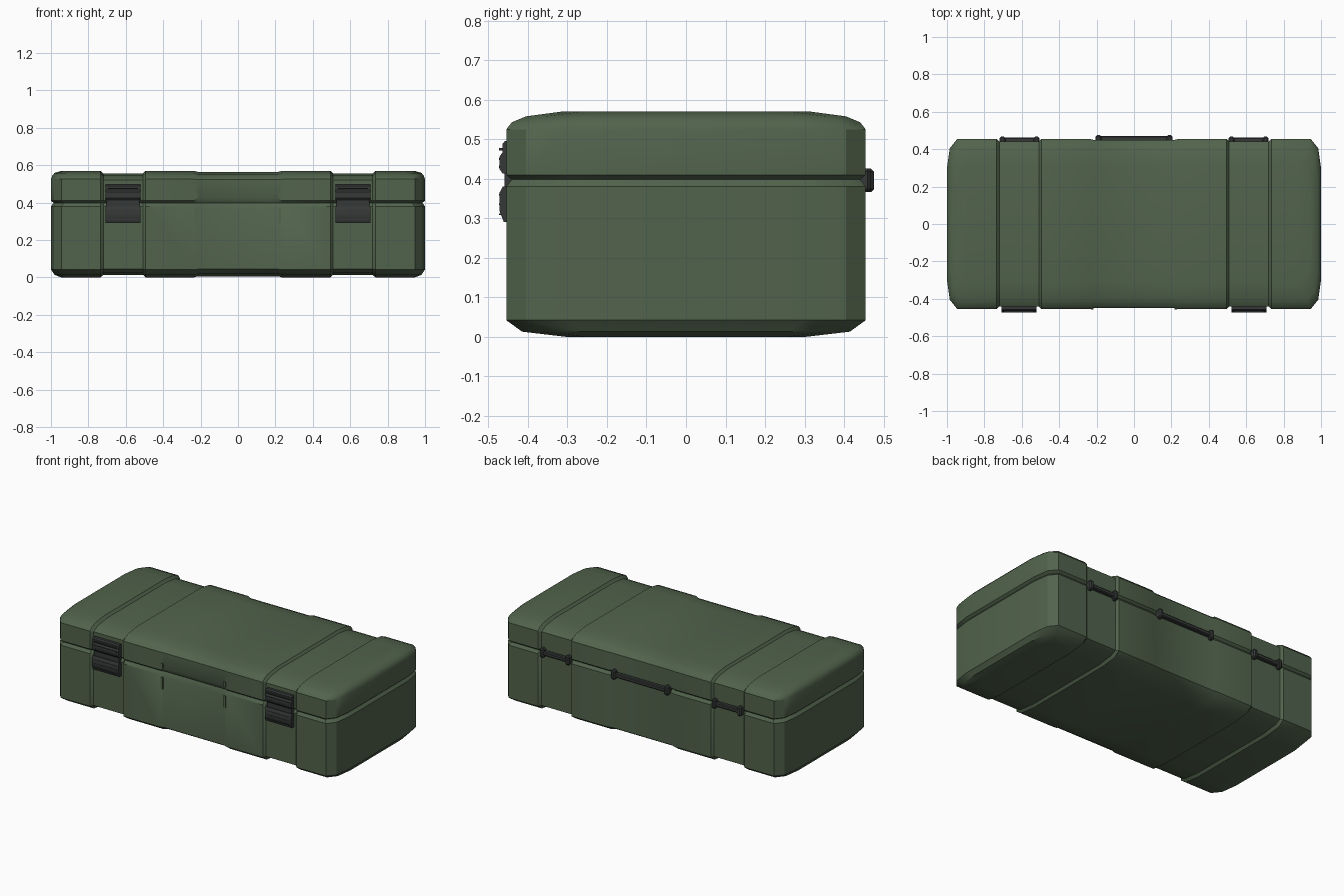
import bpy, bmesh, math

if "Cube" in bpy.data.objects:
    bpy.data.objects.remove(bpy.data.objects["Cube"])


def material(name, rgb):
    m = bpy.data.materials.new(name)
    m.diffuse_color = (*rgb, 1)
    m.use_nodes = True
    m.node_tree.nodes["Principled BSDF"].inputs["Base Color"].default_value = m.diffuse_color
    return m


GREEN = material("olive green", (0.083, 0.125, 0.072))
DARK = material("charcoal", (0.036, 0.040, 0.039))

# Half plan outline: x, half depth, recess of the moulded bands
HALF = [(1.0, 0.30, 0), (0.985, 0.405, 0), (0.945, 0.455, 0), (0.735, 0.455, 0),
        (0.72, 0.455, 0.014), (0.508, 0.455, 0.014), (0.495, 0.455, 0),
        (0.235, 0.455, 0), (0.215, 0.455, 0.006)]
COLS = [(-x, y, d) for x, y, d in HALF] + HALF[::-1]


def finish(name, bm, mat, angle=30):
    bmesh.ops.recalc_face_normals(bm, faces=bm.faces)
    me = bpy.data.meshes.new(name)
    bm.to_mesh(me)
    bm.free()
    me.materials.append(mat)
    ob = bpy.data.objects.new(name, me)
    bpy.context.collection.objects.link(ob)
    bpy.context.view_layer.objects.active = ob
    ob.select_set(True)
    bpy.ops.object.shade_smooth_by_angle(angle=math.radians(angle))
    ob.select_set(False)
    return ob


def shell(name, levels, seam, sign):
    """Stack plan rings. Level: z, x inset, y inset, share of band recess taken in z."""
    bm = bmesh.new()
    rings = []
    for z, ix, iy, share in levels:
        sides = []
        for s in (-1, 1):
            row = []
            for x, y, d in COLS:
                px = math.copysign(abs(x) - (ix if abs(x) > 0.9 else 0), x)
                pz = z - sign * d * share
                # carrying recess along the front seam
                if s < 0 and abs(x) < 0.23 and z == seam:
                    pz += sign * 0.014
                row.append(bm.verts.new((px, s * (y - iy - d), pz)))
            sides.append(row)
        rings.append(sides)
    loops = [f + b[::-1] for f, b in rings]
    n = len(loops[0])
    for a, b in zip(loops, loops[1:]):
        for i in range(n):
            j = (i + 1) % n
            bm.faces.new((a[i], a[j], b[j], b[i]))
    for f, b in (rings[0], rings[-1]):
        for i in range(len(f) - 1):
            bm.faces.new((f[i], f[i + 1], b[i + 1], b[i]))
    return finish(name, bm, GREEN)


# Case shells, each chamfered toward the seam
shell("lid", [(0.398, 0.014, 0.014, 0), (0.41, 0, 0, 0), (0.525, 0, 0, 0.3),
              (0.543, 0.006, 0.014, 1), (0.558, 0.018, 0.05, 1), (0.57, 0.055, 0.14, 1)], 0.41, 1)
shell("base", [(0.398, 0.014, 0.014, 0), (0.38, 0, 0, 0), (0.042, 0, 0, 0.3),
               (0.013, 0.02, 0.04, 1), (0.0, 0.055, 0.15, 1)], 0.38, -1)


def extrude(name, profile, x0, x1, mat, bevel=0.0):
    """Extrude a y-z profile along x."""
    bm = bmesh.new()
    a, b = [[bm.verts.new((x, y, z)) for y, z in profile] for x in (x0, x1)]
    bm.faces.new(a)
    bm.faces.new(b)
    for i in range(len(a)):
        j = (i + 1) % len(a)
        bm.faces.new((a[i], a[j], b[j], b[i]))
    if bevel:
        bmesh.ops.bevel(bm, geom=bm.edges[:], offset=bevel, segments=1, affect='EDGES')
    return finish(name, bm, mat)


def box(name, x0, x1, y0, y1, z0, z1, mat, bevel=0.0):
    return extrude(name, [(y0, z0), (y1, z0), (y1, z1), (y0, z1)], x0, x1, mat, bevel)


# Latches on the front bands
UPPER = [(-0.43, 0.413), (-0.464, 0.413), (-0.472, 0.424), (-0.472, 0.456),
         (-0.465, 0.466), (-0.465, 0.488), (-0.458, 0.496), (-0.43, 0.496)]
LOWER = [(-0.43, 0.29), (-0.461, 0.29), (-0.472, 0.318), (-0.472, 0.365),
         (-0.464, 0.38), (-0.43, 0.38)]
for c in (-0.615, 0.615):
    box("latch_plate", c - 0.088, c + 0.088, -0.459, -0.43, 0.375, 0.42, DARK)
    extrude("latch_upper", UPPER, c - 0.094, c + 0.094, DARK)
    extrude("latch_lower", LOWER, c - 0.094, c + 0.094, DARK)
    for z in (0.43, 0.45, 0.475):
        box("latch_rib", c - 0.08, c + 0.08, -0.474, -0.46, z - 0.003, z + 0.003, DARK)
    for z in (0.31, 0.335, 0.36):
        box("latch_rib", c - 0.08, c + 0.08, -0.474, -0.46, z - 0.002, z + 0.002, DARK)

# Hinges along the back: thin pin between two knuckles
for c, w, out in ((-0.612, 0.106, 0.468), (0, 0.205, 0.476), (0.612, 0.106, 0.468)):
    box("hinge_pin", c - w + 0.01, c + w - 0.01, 0.43, out - 0.006, 0.382, 0.408, DARK, 0.005)
    for s in (-1, 1):
        x = c + s * (w - 0.015)
        box("hinge_knuckle", x - 0.015, x + 0.015, 0.425, out, 0.366, 0.426, DARK, 0.008)

# Small guide ribs beside the front carrying recess
for s in (-1, 1):
    box("guide_rib", s * 0.224 - 0.007, s * 0.224 + 0.007, -0.456, -0.44, 0.29, 0.365, GREEN)
    box("guide_rib", s * 0.224 - 0.007, s * 0.224 + 0.007, -0.456, -0.44, 0.425, 0.455, GREEN)
